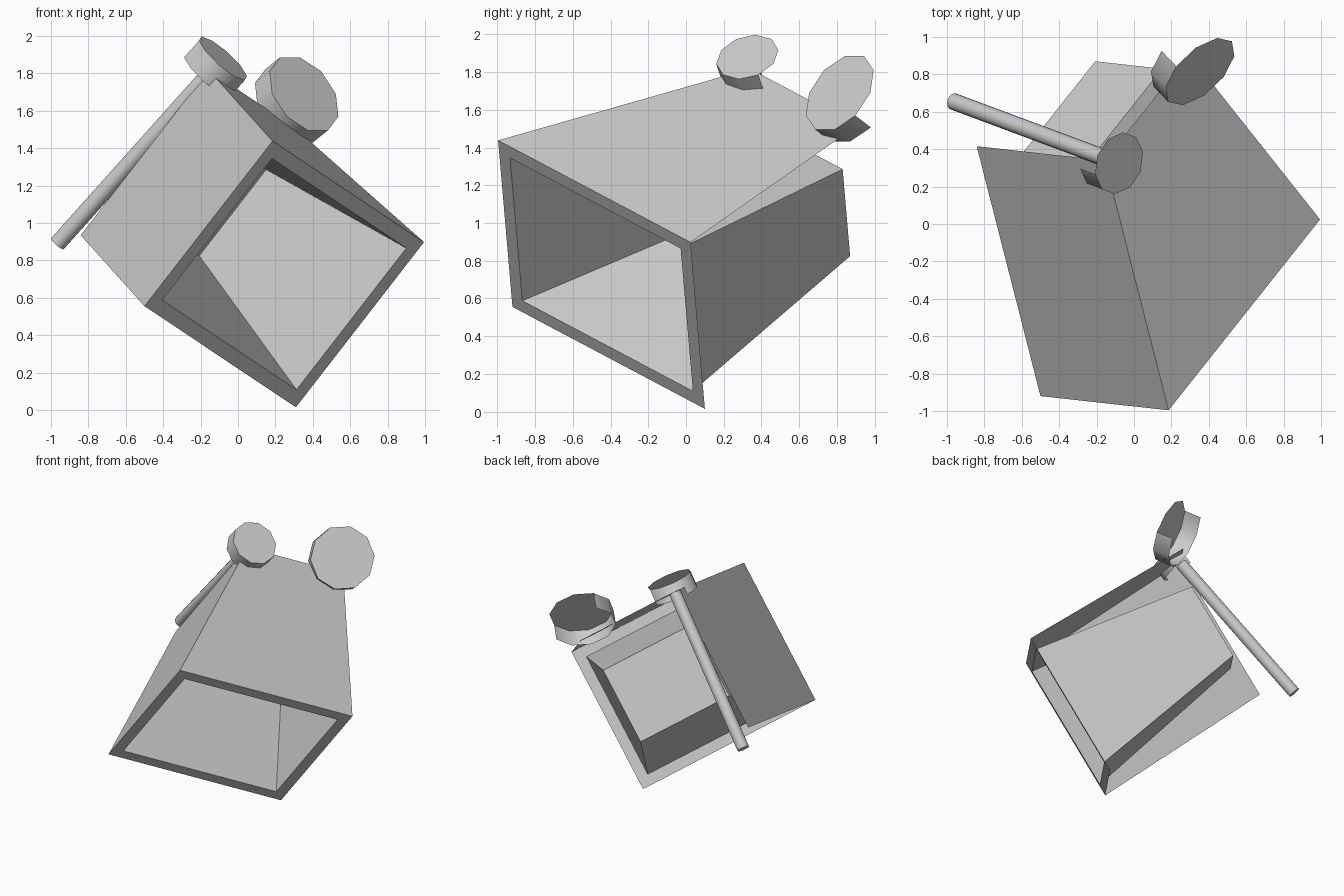
import bpy, math
from mathutils import Vector

if "Cube" in bpy.data.objects:
    bpy.data.objects.remove(bpy.data.objects["Cube"])

# Tilted frame of the basket: U along the rim, V across it, N into the depth
U = Vector((.574, .723, -.383)).normalized()
V = Vector((.616, -.0625, .786))
V = (V - U * V.dot(U)).normalized()
N = V.cross(U)
O = Vector((-.5, -.92, .555))
RU, RV, DEPTH = 1.41, 1.12, 1.286


def P(u, v, n):
    return O + U * u + V * v + N * n


def make(name, verts, faces):
    me = bpy.data.meshes.new(name)
    me.from_pydata([tuple(v) for v in verts], [], faces)
    me.update()
    ob = bpy.data.objects.new(name, me)
    bpy.context.collection.objects.link(ob)
    return ob


def smooth(ob):
    bpy.ops.object.select_all(action='DESELECT')
    ob.select_set(True)
    bpy.context.view_layer.objects.active = ob
    bpy.ops.object.shade_smooth_by_angle(angle=math.radians(40))


def rect(u0, u1, v0, v1, n):
    return [P(u0, v0, n), P(u1, v0, n), P(u1, v1, n), P(u0, v1, n)]


RING = [(i, (i + 1) % 4, (i + 1) % 4 + 4, i + 4) for i in range(4)]
t = .08
outer = rect(0, RU, 0, RV, 0)
inner = rect(t, RU - t, t, RV - t, 0)
back = rect(.635, 1.36, .27, .855, 1.2)

# Flat rim frame and tapered basket closed at the back
make("rim_frame", outer + inner, RING)
make("basket", inner + back, RING + [(4, 5, 6, 7)])

# Flat sheets over the slanted wall and one side
b2, a2 = P(.625, 0, DEPTH), P(.625, RV, DEPTH)
d2 = P(RU, RV, DEPTH)
make("slanted_panel", [outer[0], outer[3], a2, b2], [(0, 1, 2, 3)])
make("side_panel", [outer[3], outer[2], d2, a2], [(0, 1, 2, 3)])


# Ten-sided disc with a partly open side wall
def disc(name, centre, axis, radius, depth, phase, walls):
    m = Vector(axis).normalized()
    e1 = Vector((-m.y, m.x, 0)).normalized()
    e2 = m.cross(e1)
    front = []
    for k in range(10):
        a = math.radians(phase + 36 * k)
        front.append(Vector(centre) + radius * (e1 * math.cos(a) + e2 * math.sin(a)))
    rear = [p - m * depth for p in front]
    faces = [tuple(range(10))]
    faces += [(k + 10, (k + 1) % 10 + 10, (k + 1) % 10, k) for k in walls]
    smooth(make(name, front + rear, faces))


disc("large_disc", (.353, .815, 1.69), (.6, -.63, .48), .235, .13, 0, range(3, 9))
disc("small_disc", (-.08, .325, 1.88), (.646, -.241, .723), .17, .124, 18, range(3, 8))

# Handle rod ending under the small disc
p0, p1 = Vector((-.965, .655, .89)), Vector((-.15, .351, 1.80))
bpy.ops.mesh.primitive_cylinder_add(vertices=16, radius=.045, depth=(p1 - p0).length,
                                    location=(p0 + p1) / 2)
rod = bpy.context.object
rod.name = "handle_rod"
rod.rotation_euler = (p1 - p0).to_track_quat('Z', 'Y').to_euler()
smooth(rod)
